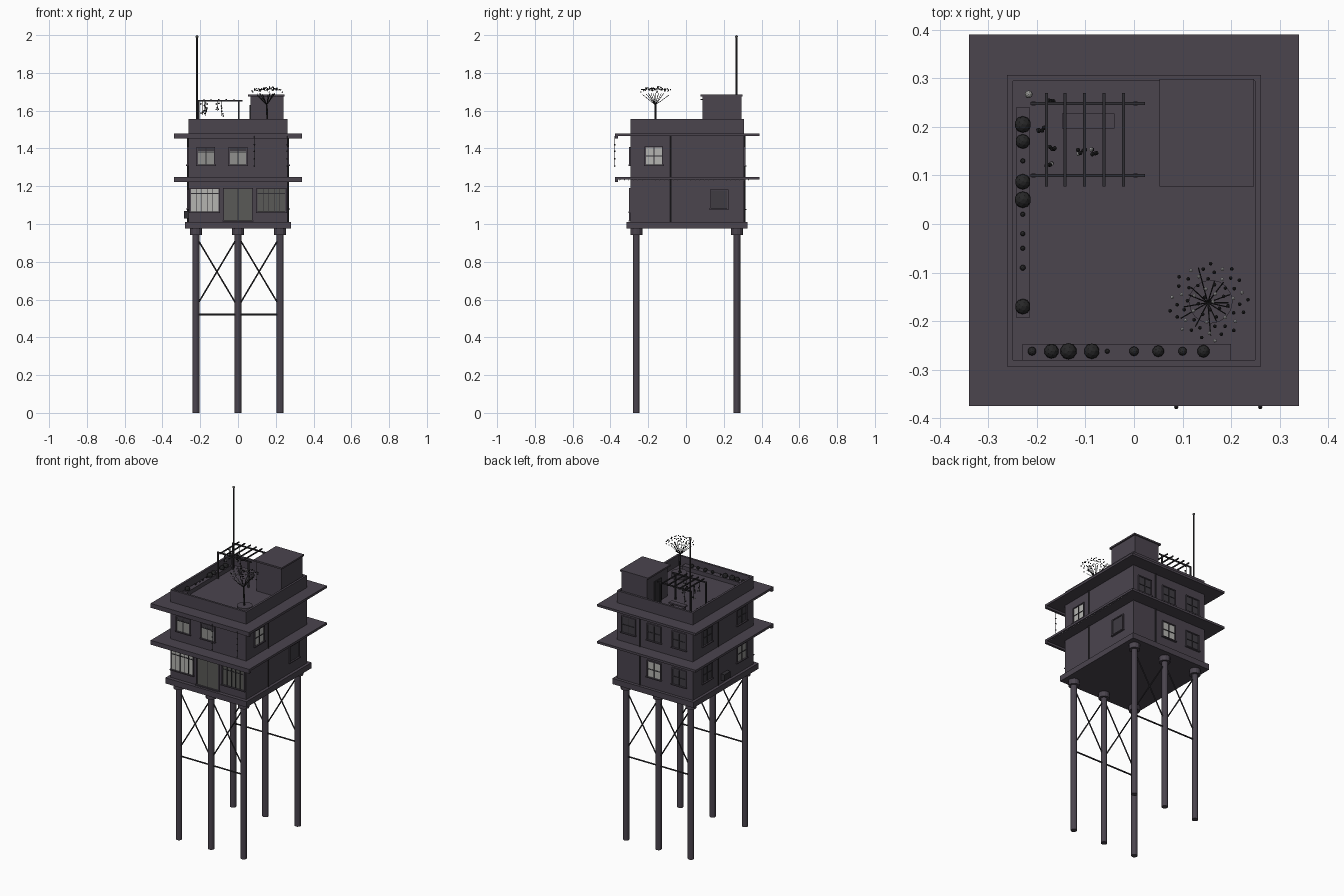
import bpy, bmesh, math, random
from mathutils import Vector, Matrix

random.seed(4)
cube = bpy.data.objects.get("Cube")
if cube:
    bpy.data.objects.remove(cube, do_unlink=True)


def material(name, r, g, b):
    m = bpy.data.materials.new(name)
    m.use_nodes = True
    m.diffuse_color = (r, g, b, 1)
    m.node_tree.nodes["Principled BSDF"].inputs["Base Color"].default_value = (r, g, b, 1)
    return m


WALL = material("plum grey wall", .069, .058, .076)
TRIM = material("charcoal trim", .03, .028, .033)
LIT = material("pale lit glass", .46, .46, .44)
MID = material("soft grey glass", .28, .28, .27)
DIM = material("dim grey glass", .1, .1, .095)
DARK = material("dark glass", .05, .045, .055)
LEAF = material("dark foliage", .02, .02, .021)
BLOOM = material("white blossom", .6, .6, .6)


def finish(name, bm, mat):
    me = bpy.data.meshes.new(name)
    bmesh.ops.recalc_face_normals(bm, faces=bm.faces)
    bm.to_mesh(me)
    bm.free()
    me.materials.append(mat)
    ob = bpy.data.objects.new(name, me)
    bpy.context.collection.objects.link(ob)
    return ob


def boxes(name, mat, items):
    """One object from boxes given as x0, x1, y0, y1, z0, z1."""
    bm = bmesh.new()
    for a, b, c, d, e, f in items:
        mx = Matrix.Translation(((a + b) / 2, (c + d) / 2, (e + f) / 2))
        bmesh.ops.create_cube(bm, size=1, matrix=mx @ Matrix.Diagonal((abs(b - a), abs(d - c), f - e, 1)))
    return finish(name, bm, mat)


def rods(name, mat, items, sides=8):
    """One object from rods given as start, end, radius."""
    bm = bmesh.new()
    for p, q, r in items:
        p, q = Vector(p), Vector(q)
        mx = Matrix.Translation((p + q) / 2) @ (q - p).to_track_quat('Z', 'Y').to_matrix().to_4x4()
        bmesh.ops.create_cone(bm, cap_ends=True, segments=sides, radius1=r, radius2=r,
                              depth=(q - p).length, matrix=mx)
    return finish(name, bm, mat)


def blobs(name, mat, items, detail=1):
    bm = bmesh.new()
    for p, r in items:
        bmesh.ops.create_icosphere(bm, subdivisions=detail, radius=r, matrix=Matrix.Translation(p))
    return finish(name, bm, mat)


# Main dimensions
X, Y0, Y1 = .262, -.293, .307
ROOF, TOP = 1.49, 1.555
SX, SY = (-.223, 0, .223), (-.263, .27)

# Stilts, collars and cross bracing
rods("stilts", WALL, [((x, y, 0), (x, y, .98), .018) for x in SX for y in SY], 12)
rods("stilt_collars", WALL, [((x, y, .942), (x, y, .98), .032) for x in SX for y in SY], 12)
braces = []
for y in SY:
    braces.append(((SX[0], y, .52), (SX[2], y, .52), .005))
    for a, b in zip(SX, SX[1:]):
        braces += [((a, y, .56), (b, y, .935), .004), ((a, y, .935), (b, y, .56), .004)]
rods("cross_braces", TRIM, braces, 6)

# House body, eaves and parapet
boxes("platform", WALL, [(-.28, .28, -.316, .326, .975, 1.01)])
boxes("house_body", WALL, [(-X, X, Y0, Y1, 1.01, ROOF)])
boxes("eaves", WALL, [(-.34, .34, -.373, .39, z - .014, z) for z in (1.25, 1.48)])
boxes("front_eave_lips", WALL, [(-.34, .34, -.375, -.36, z - .027, z) for z in (1.25, 1.48)])
t = .013
boxes("parapet", WALL, [(-X, X, Y0, Y0 + t, ROOF, TOP), (-X, X, Y1 - t, Y1, ROOF, TOP),
                        (-X, -X + t, Y0 + t, Y1 - t, ROOF, TOP), (X - t, X, Y0 + t, Y1 - t, ROOF, TOP)])


# Windows: u runs along the wall and d outwards from it
def on_wall(side, u0, u1, d0, d1, z0, z1):
    if side in ("front", "back"):
        s, base = (-1, Y0) if side == "front" else (1, Y1)
        return (u0, u1, base + s * d0, base + s * d1, z0, z1)
    s = -1 if side == "right" else 1
    return (s * (X + d0), s * (X + d1), u0, u1, z0, z1)


def window(name, side, u, w, z0, z1, glass, cols=2, bars=(.5,), f=.006, blind=0):
    a, b = u - w / 2, u + w / 2
    boxes(name + "_glass", glass, [on_wall(side, a, b, -.002, .003, z0, z1)])
    parts = [(a - f, a, 0, .008, z0, z1), (b, b + f, 0, .008, z0, z1),
             (a - f, b + f, 0, .008, z1, z1 + f), (a - f * 1.6, b + f * 1.6, 0, .012, z0 - f, z0)]
    frame = WALL if f > .004 else TRIM
    boxes(name + "_frame", frame, [on_wall(side, *p) for p in parts])
    inner = [(a + w * i / cols - .002, a + w * i / cols + .002, 0, .006, z0, z1) for i in range(1, cols)]
    inner += [(a, b, 0, .006, z0 + (z1 - z0) * h - .002, z0 + (z1 - z0) * h + .002) for h in bars]
    boxes(name + "_bars", TRIM, [on_wall(side, *p) for p in inner])
    if blind:
        boxes(name + "_blind", DARK, [on_wall(side, a, b, 0, .005, z1 - blind, z1)])


window("shop_window_right", "front", -.177, .146, 1.065, 1.185, LIT, 5, (.8,))
window("shop_window_left", "front", .177, .146, 1.065, 1.185, DIM, 5, (.8,))
window("front_door", "front", 0, .146, 1.018, 1.185, DIM, 2, ())
for i, u in enumerate((-.17, 0)):
    window(f"front_upper_window_{i}", "front", u, .086, 1.314, 1.402, MID, 2, (.75,), blind=.018)
for i, u in enumerate((-.17, .003, .18)):
    window(f"back_upper_window_{i}", "back", u, .086, 1.31, 1.405, DARK)
window("back_lower_window_lit", "back", .003, .086, 1.08, 1.175, LIT)
window("back_lower_window_dark", "back", -.17, .086, 1.08, 1.175, DARK)
window("left_upper_window", "left", -.17, .086, 1.314, 1.405, LIT)
window("left_lower_window", "left", .175, .086, 1.083, 1.177, DARK, 1, ())
for i, u in enumerate((-.17, .17)):
    window(f"right_upper_window_{i}", "right", u, .086, 1.314, 1.405, DARK)
    window(f"right_lower_window_{i}", "right", u, .086, 1.083, 1.177, MID if u < 0 else DARK)

# Drain pipes and a wall unit
rods("drain_pipes", TRIM, [((X + .004, -.08, 1.01), (X + .004, -.08, 1.47), .004),
                           ((-X - .004, .06, 1.01), (-X - .004, .06, 1.47), .004),
                           ((.1, Y1 + .004, 1.01), (.1, Y1 + .004, 1.47), .004)])
boxes("wall_unit", TRIM, [(-.287, -X, -.03, .03, 1.03, 1.07)])

# Stair house on the roof
boxes("stair_house", WALL, [(.065, .24, .087, .293, ROOF, 1.675)])
boxes("stair_house_cap", WALL, [(.053, .247, .077, .299, 1.675, 1.685)])
boxes("stair_house_door", TRIM, [(.06, .065, .15, .22, ROOF, 1.63)])

# Mast
rods("mast", TRIM, [((-.217, .267, ROOF), (-.217, .267, 1.99), .0045)])
blobs("mast_tip", MID, [((-.217, .267, 1.992), .008)], 2)

# Pergola with table and hanging plants
pergola = [(-.213, .023, y - .003, y + .003, 1.648, 1.656) for y in (.1, .248)]
pergola += [(x - .003, x + .003, .077, .27, 1.656, 1.663) for x in (-.18, -.142, -.102, -.062, -.022)]
pergola += [(x - .004, x + .004, y - .004, y + .004, ROOF, 1.65) for x in (-.207, .003) for y in (.1, .248)]
boxes("pergola", TRIM, pergola)
boxes("roof_table", WALL, [(-.148, -.04, .197, .228, 1.525, 1.533), (-.14, -.13, .2, .225, ROOF, 1.525),
                           (-.058, -.048, .2, .225, ROOF, 1.525)])
vines, vine_leaves, vine_blooms = [], [], []
for x, y in ((-.19, .195), (-.175, .12), (-.17, .155), (-.17, .255), (-.108, .15), (-.085, .148)):
    low = random.uniform(1.57, 1.6)
    vines.append(((x, y, low), (x, y, 1.655), .0012))
    for k in range(5):
        p = (x + random.uniform(-.008, .008), y + random.uniform(-.006, .006), random.uniform(low, 1.64))
        (vine_blooms if k == 0 else vine_leaves).append((p, .005))
rods("hanging_vines", LEAF, vines, 5)
blobs("vine_leaves", LEAF, vine_leaves)
blobs("vine_blossoms", BLOOM, vine_blooms)

# Planters with shrubs
boxes("planters", WALL, [(-.243, -.214, -.193, .24, ROOF, 1.515), (-.23, .2, -.28, -.247, ROOF, 1.515)])
shrubs = [((-.229, y, 1.522), r) for y, r in
          ((-.17, .016), (.05, .017), (.087, .016), (.17, .015), (.205, .017),
           (-.09, .006), (-.05, .005), (-.02, .005), (.02, .005), (.13, .005))]
shrubs += [((x, -.262, 1.522), r) for x, r in
           ((-.21, .009), (-.17, .015), (-.135, .017), (-.087, .016), (-.055, .005),
            (0, .01), (.05, .012), (.1, .009), (.143, .013))]
blobs("shrubs", LEAF, shrubs, 2)

# Blossom tree with a flat, sparse crown
fork = Vector((.152, -.162, 1.63))
branches = [((.158, -.16, ROOF), fork, .005)]
leaves, blooms = [], []
for i in range(14):
    a, r = i * 2.4, random.uniform(.04, .075)
    tip = fork + Vector((r * math.cos(a), r * math.sin(a), .075 - r * .3))
    branches.append((fork, tip, .0014))
for i in range(60):
    a, r = i * 2.4, .083 * math.sqrt((i + .5) / 60)
    p = Vector((.155 + r * math.cos(a), -.16 + r * math.sin(a), 1.728 - 2.6 * r * r + random.uniform(-.014, 0)))
    (blooms if i % 3 == 0 else leaves).append((p, .0042))
rods("tree_branches", LEAF, branches, 6)
blobs("tree_leaves", LEAF, leaves)
blobs("tree_blossoms", BLOOM, blooms)
rods("tree_pot", WALL, [((.158, -.16, ROOF), (.158, -.16, 1.52), .045)], 16)

# Hanging chimes at the front and small bulbs below the left eave
rods("chime_cords", TRIM, [((x, -.377, 1.305), (x, -.377, 1.465), .0013) for x in (.087, .26)], 5)
blobs("chime_beads", TRIM, [((x, -.377, z), .005) for x in (.087, .26) for z in (1.307, 1.345, 1.385, 1.42)])
blobs("eave_bulbs", BLOOM, [((.332, -.35 + i * .0235, 1.234), .003) for i in range(30)])
